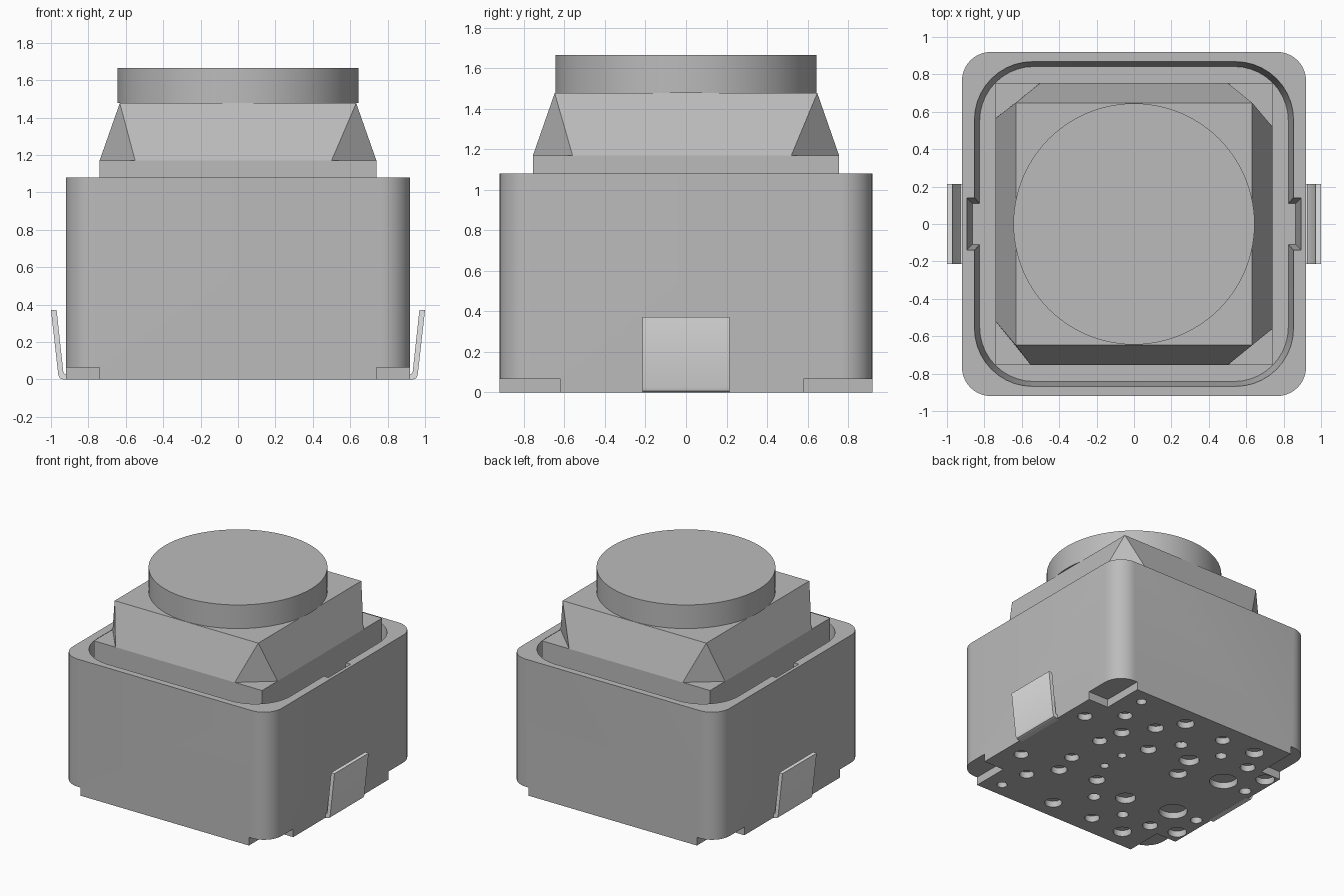
import bpy, bmesh, math

cube = bpy.data.objects.get("Cube")
if cube:
    bpy.data.objects.remove(cube, do_unlink=True)


def material(name, v):
    m = bpy.data.materials.new(name)
    m.use_nodes = True
    m.diffuse_color = (v, v, v, 1)
    bsdf = next(n for n in m.node_tree.nodes if n.type == 'BSDF_PRINCIPLED')
    bsdf.inputs["Base Color"].default_value = (v, v, v, 1)
    return m


GREY = material("mid grey", 0.5)
METAL = material("light grey metal", 0.79)


def finish(name, bm, mat):
    bmesh.ops.recalc_face_normals(bm, faces=bm.faces[:])
    me = bpy.data.meshes.new(name)
    bm.to_mesh(me)
    bm.free()
    me.materials.append(mat)
    ob = bpy.data.objects.new(name, me)
    bpy.context.collection.objects.link(ob)
    return ob


def loft(bm, low, high):
    """Closed solid between two matching rings of points."""
    a = [bm.verts.new(p) for p in low]
    b = [bm.verts.new(p) for p in high]
    n = len(a)
    bm.faces.new(a[::-1])
    bm.faces.new(b)
    for i in range(n):
        j = (i + 1) % n
        bm.faces.new((a[i], a[j], b[j], b[i]))


def rounded(hx, hy, r, z, seg=10):
    pts = []
    for k, (sx, sy) in enumerate(((1, 1), (-1, 1), (-1, -1), (1, -1))):
        for i in range(seg + 1):
            t = math.pi / 2 * (k + i / seg)
            pts.append((sx * (hx - r) + r * math.cos(t), sy * (hy - r) + r * math.sin(t), z))
    return pts


def rect(x0, x1, y0, y1, z):
    return [(x0, y0, z), (x1, y0, z), (x1, y1, z), (x0, y1, z)]


def circle(x, y, r, z, n=20):
    return [(x + r * math.cos(2 * math.pi * i / n), y + r * math.sin(2 * math.pi * i / n), z)
            for i in range(n)]


def select(ob):
    bpy.ops.object.select_all(action='DESELECT')
    ob.select_set(True)
    bpy.context.view_layer.objects.active = ob


def cut(ob, bm):
    cutter = finish("cutter", bm, GREY)
    cutter.hide_render = True
    mod = ob.modifiers.new("cut", 'BOOLEAN')
    mod.operation = 'DIFFERENCE'
    mod.solver = 'EXACT'
    mod.object = cutter
    select(ob)
    bpy.ops.object.modifier_apply(modifier=mod.name)
    bpy.data.objects.remove(cutter, do_unlink=True)


def smooth(ob, angle=30):
    select(ob)
    bpy.ops.object.shade_smooth_by_angle(angle=math.radians(angle))


# Housing: rounded box
H, FLOOR, RIM = 0.92, 0.85, 1.08
bm = bmesh.new()
loft(bm, rounded(H, H, 0.155, 0), rounded(H, H, 0.155, RIM))
housing = finish("housing", bm, GREY)

# Open top with drafted walls
bm = bmesh.new()
loft(bm, rounded(0.825, 0.842, 0.29, FLOOR), rounded(0.853, 0.868, 0.31, RIM + 0.001))
cut(housing, bm)

# Key slots in the left and right walls
for s in (-1, 1):
    bm = bmesh.new()
    x0, x1, x2 = 0.79 * s, 0.864 * s, 0.894 * s
    loft(bm, rect(min(x0, x1), max(x0, x1), -0.11, 0.11, FLOOR),
         rect(min(x0, x2), max(x0, x2), -0.14, 0.14, RIM + 0.001))
    cut(housing, bm)

# Corner notches under the base
bm = bmesh.new()
for sx in (-1, 1):
    for y0, y1 in ((-1, -0.62), (0.58, 1)):
        x0, x1 = sorted((0.74 * sx, sx))
        loft(bm, rect(x0, x1, y0, y1, -0.1), rect(x0, x1, y0, y1, 0.065))
cut(housing, bm)

# Round blind holes in the underside: x, y, radius, mirrored front to back
paired = [(0.60, 0.80, 0.038), (0.56, 0.565, 0.054), (0.78, 0.365, 0.054),
          (0.14, 0.76, 0.064), (0.42, 0.36, 0.06), (0.465, 0.16, 0.054),
          (0.11, 0.295, 0.06), (-0.035, 0.50, 0.046), (-0.225, 0.75, 0.055),
          (-0.525, 0.76, 0.068), (-0.365, 0.565, 0.042), (-0.225, 0.365, 0.075),
          (0.20, 0.10, 0.033), (-0.62, 0.29, 0.105), (-0.84, 0.505, 0.07),
          (-0.625, 0.56, 0.056), (-0.835, 0.28, 0.044)]
holes = [(x, s * y, r) for x, y, r in paired for s in (-1, 1)]
holes += [(0.27, 0.57, 0.06), (-0.29, 0.16, 0.066)]
bm = bmesh.new()
for x, y, r in holes:
    loft(bm, circle(x, y, r, -0.1), circle(x, y, r, 0.05))
cut(housing, bm)
smooth(housing)

# Core base block standing in the opening
CX, CY, SHOULDER, DECK = 0.74, 0.755, 1.17, 1.477
bm = bmesh.new()
loft(bm, rect(-CX, CX, -CY, CY, FLOOR - 0.02), rect(-CX, CX, -CY, CY, SHOULDER))
finish("core_base", bm, GREY)

# Tapered core with triangular corner cuts
bm = bmesh.new()
low = [(-0.55, -CY), (0.50, -CY), (CX, -0.56), (CX, 0.52),
       (0.50, CY), (-0.50, CY), (-CX, 0.565), (-CX, -0.52)]
points = [(x, y, SHOULDER) for x, y in low] + rect(-0.632, 0.632, -0.648, 0.648, DECK)
for p in points:
    bm.verts.new(p)
bmesh.ops.convex_hull(bm, input=bm.verts[:])
bmesh.ops.dissolve_limit(bm, angle_limit=0.01, verts=bm.verts[:], edges=bm.edges[:])
finish("core_taper", bm, GREY)

# Round cap with a rolled top edge
bm = bmesh.new()
loft(bm, circle(0, 0, 0.645, DECK, 72), circle(0, 0, 0.645, 1.665, 72))
rim = [e for e in bm.edges if all(v.co.z > 1.6 for v in e.verts)]
bmesh.ops.bevel(bm, geom=rim, offset=0.095, segments=7, profile=0.5, affect='EDGES')
smooth(finish("cap", bm, GREY), 35)

# Bent metal terminals on both sides
profile = [(0.90, 0.0), (0.935, 0.0), (0.952, 0.006), (0.961, 0.025), (1.0, 0.372),
           (0.970, 0.372), (0.934, 0.04), (0.928, 0.03), (0.90, 0.03)]
for s, name in ((1, "left_terminal"), (-1, "right_terminal")):
    bm = bmesh.new()
    loft(bm, [(s * x, -0.215, z - 0.001 if x < 0.92 and z == 0 else z) for x, z in profile],
         [(s * x, 0.215, z - 0.001 if x < 0.92 and z == 0 else z) for x, z in profile])
    smooth(finish(name, bm, METAL), 40)
